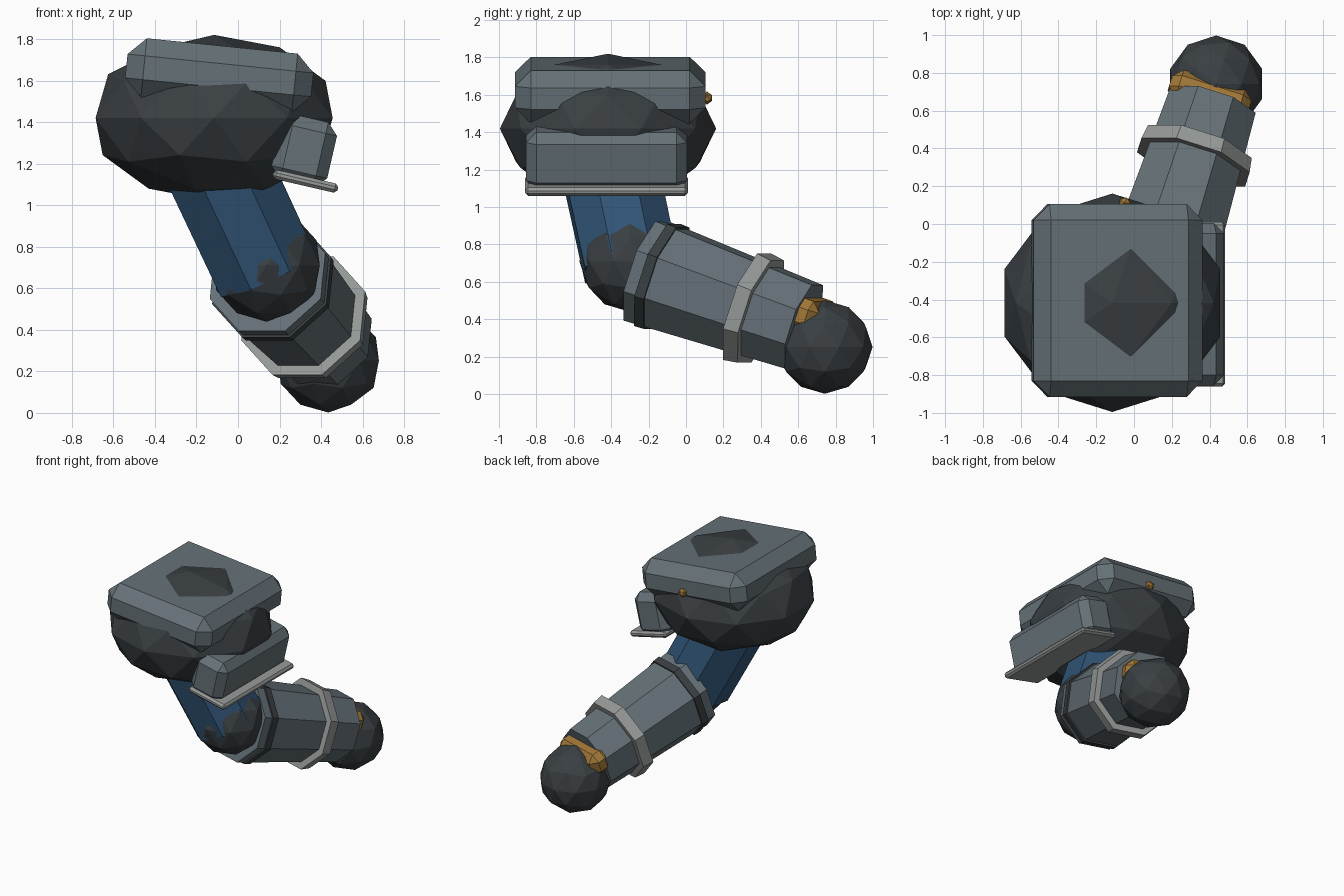
import bpy, bmesh, math
from mathutils import Vector, Matrix

if "Cube" in bpy.data.objects:
    bpy.data.objects.remove(bpy.data.objects["Cube"])


def material(name, rgb):
    m = bpy.data.materials.new(name)
    m.diffuse_color = (*rgb, 1)
    m.use_nodes = True
    m.node_tree.nodes["Principled BSDF"].inputs["Base Color"].default_value = m.diffuse_color
    return m


PLATE = material("plate_grey", (0.13, 0.165, 0.185))
DARK = material("dark_joint", (0.042, 0.05, 0.056))
TRIM = material("trim_grey", (0.30, 0.32, 0.31))
BLUE = material("sleeve_blue", (0.03, 0.09, 0.18))
GOLD = material("accent_gold", (0.36, 0.19, 0.04))


def finish(name, bm, matrix, mat):
    bm.transform(matrix)
    bmesh.ops.recalc_face_normals(bm, faces=bm.faces)
    mesh = bpy.data.meshes.new(name)
    bm.to_mesh(mesh)
    bm.free()
    mesh.materials.append(mat)
    ob = bpy.data.objects.new(name, mesh)
    bpy.context.collection.objects.link(ob)
    return ob


def ball(name, center, radii, mat, subdiv=2):
    bm = bmesh.new()
    bmesh.ops.create_icosphere(bm, subdivisions=subdiv, radius=1)
    return finish(name, bm, Matrix.Translation(center) @ Matrix.Diagonal((*radii, 1)), mat)


def block(name, center, size, bevel, rotation, mat):
    bm = bmesh.new()
    bmesh.ops.create_cube(bm, size=1)
    bm.transform(Matrix.Diagonal((*size, 1)))
    bmesh.ops.bevel(bm, geom=bm.edges[:], offset=bevel, segments=1, affect='EDGES')
    return finish(name, bm, Matrix.Translation(center) @ rotation, mat)


def aim(direction):
    return direction.to_track_quat('Z', 'Y').to_matrix().to_4x4()


def tube(name, a, b, r1, r2, mat, roll=0.0):
    a, b = Vector(a), Vector(b)
    bm = bmesh.new()
    bmesh.ops.create_cone(bm, cap_ends=True, segments=8, radius1=r1, radius2=r2,
                          depth=(b - a).length)
    turn = Matrix.Rotation(math.radians(roll), 4, 'Z')
    return finish(name, bm, Matrix.Translation((a + b) / 2) @ aim(b - a) @ turn, mat)


def tilt(deg):
    return Matrix.Rotation(math.radians(deg), 4, 'Y')


# Shoulder: joint ball, tilted top plate, rear stud
ball("shoulder_joint", (-0.115, -0.417, 1.42), (0.6, 0.578, 0.4), DARK)
block("shoulder_plate", (-0.09, -0.405, 1.625), (0.9, 1.02, 0.285), 0.085, tilt(5.8), PLATE)
ball("plate_stud", (-0.05, 0.112, 1.583), (0.035, 0.032, 0.035), GOLD, 1)

# Hanging side guard with its trim strip
block("side_guard", (0.319, -0.425, 1.262), (0.275, 0.86, 0.32), 0.055, tilt(13), PLATE)
block("side_guard_trim", (0.325, -0.425, 1.115), (0.32, 0.87, 0.045), 0.015, tilt(13), TRIM)

# Upper arm and elbow
tube("upper_arm", (-0.18, -0.44, 1.36), (0.137, -0.295, 0.68), 0.275, 0.27, BLUE)
ball("elbow_joint", (0.137, -0.3, 0.71), (0.27, 0.27, 0.27), DARK)

# Forearm: tapered body with bands placed along its axis
start, end = Vector((0.15, -0.19, 0.65)), Vector((0.41, 0.63, 0.36))


def along(t):
    return start.lerp(end, t)


tube("forearm", along(-0.03), end, 0.303, 0.255, PLATE, 22.5)
tube("elbow_cuff", along(0.045), along(0.105), 0.312, 0.309, DARK, 22.5)
tube("forearm_band", along(0.63), along(0.72), 0.325, 0.312, TRIM, 22.5)

# Wrist guard and fist
block("wrist_guard", (0.40, 0.68, 0.42), (0.44, 0.18, 0.16), 0.05, aim(end - start), GOLD)
ball("fist", (0.435, 0.742, 0.252), (0.256, 0.256, 0.25), DARK)
